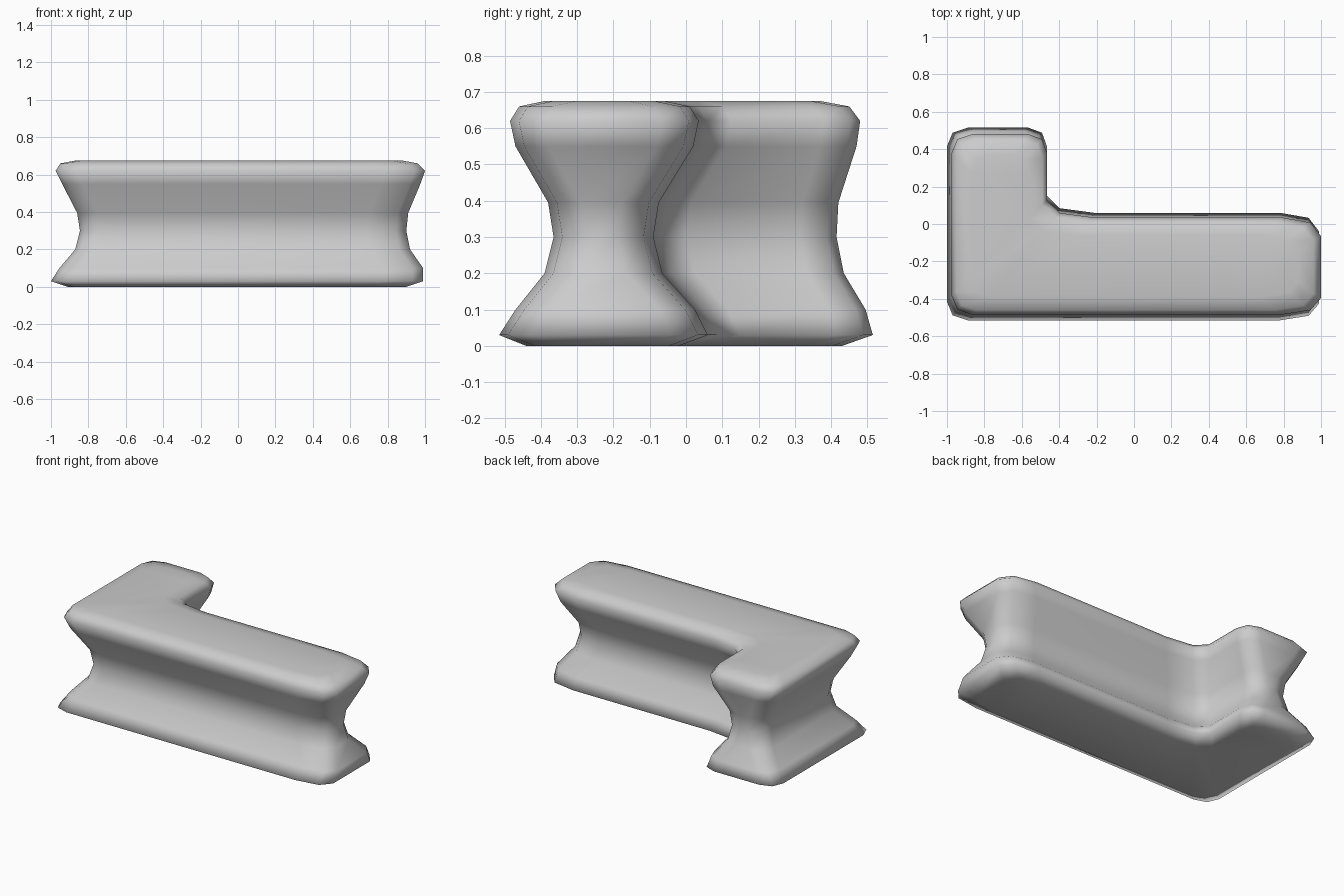
import bpy, bmesh

if "Cube" in bpy.data.objects:
    bpy.data.objects.remove(bpy.data.objects["Cube"])

# Height levels: z, left x, right x, inner x, front y, inner y, back y
LEVELS = [
    (0.000, -0.91, 0.90, -0.54, -0.44, -0.02, 0.43),
    (0.030, -1.00, 0.99, -0.465, -0.515, 0.06, 0.515),
    (0.100, -0.955, 0.99, -0.485, -0.47, 0.025, 0.495),
    (0.200, -0.87, 0.92, -0.56, -0.39, -0.065, 0.435),
    (0.300, -0.845, 0.90, -0.58, -0.365, -0.09, 0.415),
    (0.395, -0.86, 0.91, -0.565, -0.38, -0.075, 0.42),
    (0.550, -0.94, 0.975, -0.48, -0.47, 0.02, 0.47),
    (0.620, -0.975, 1.00, -0.465, -0.485, 0.035, 0.48),
    (0.660, -0.95, 0.96, -0.49, -0.46, 0.01, 0.45),
    (0.675, -0.87, 0.88, -0.56, -0.39, -0.06, 0.37),
]


def corner(x, y, ends):
    """Rounded corner: start, middle and end points around (x, y)."""
    (ax, ay), (bx, by) = ends
    return [(x + ax, y + ay),
            (x + 0.27 * (ax + bx), y + 0.27 * (ay + by)),
            (x + bx, y + by)]


def outline(xl, xr, xi, yf, yi, yb):
    """Counter-clockwise L outline with softened corners."""
    pts = corner(xl, yf, ((0, 0.10), (0.11, 0)))
    pts += corner(xr, yf, ((-0.21, 0), (0, 0.09)))
    pts += corner(xr, yi, ((0, -0.10), (-0.21, 0)))
    pts += corner(xi, yi, ((0.25, 0), (0, 0.09)))
    pts += corner(xi, yb, ((0, -0.10), (-0.10, 0)))
    pts += corner(xl, yb, ((0.11, 0), (0, -0.10)))
    return pts


# L-shaped counter with a pinched waist, lofted through the levels
bm = bmesh.new()
rings = [[bm.verts.new((x, y, z)) for x, y in outline(*dims)]
         for z, *dims in LEVELS]
n = len(rings[0])
for lower, upper in zip(rings, rings[1:]):
    for i in range(n):
        j = (i + 1) % n
        bm.faces.new((lower[i], lower[j], upper[j], upper[i]))
caps = [bm.faces.new(rings[0][::-1]), bm.faces.new(rings[-1])]
bmesh.ops.triangulate(bm, faces=caps)
for f in bm.faces:
    f.smooth = True

mesh = bpy.data.meshes.new("corner_counter")
bm.to_mesh(mesh)
bm.free()
counter = bpy.data.objects.new("corner_counter", mesh)
bpy.context.collection.objects.link(counter)
